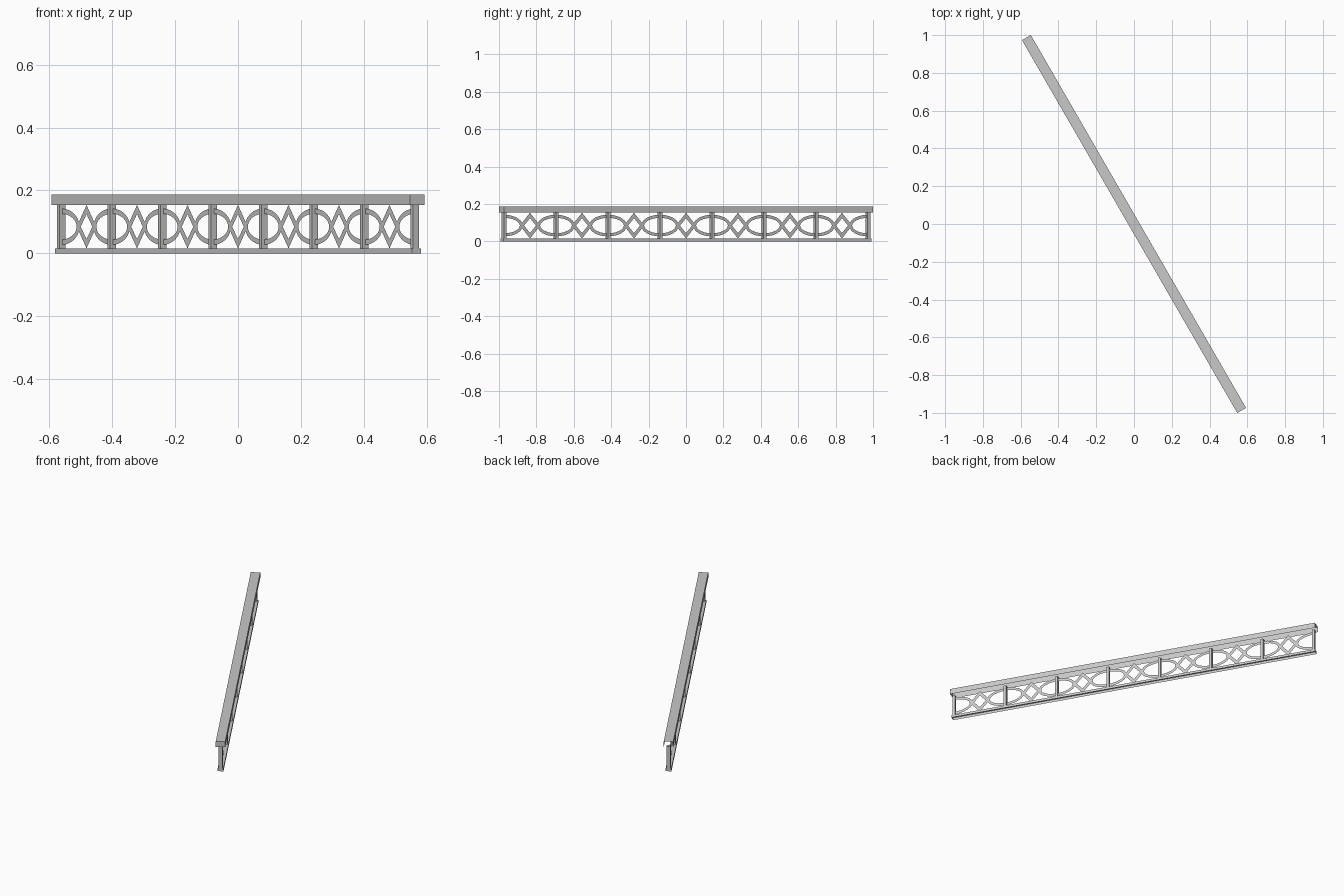
import bpy, bmesh
from math import pi, sin, cos, radians
from mathutils import Matrix

if "Cube" in bpy.data.objects:
    bpy.data.objects.remove(bpy.data.objects["Cube"])

grey = bpy.data.materials.new("painted_grey_metal")
grey.use_nodes = True
colour = (0.58, 0.58, 0.58, 1)
grey.diffuse_color = colour
grey.node_tree.nodes["Principled BSDF"].inputs["Base Color"].default_value = colour

BAYS, PITCH = 7, 0.321
MID, HALF_H = 0.085, 0.069
TURN = Matrix.Rotation(radians(-60), 4, 'Z')


def finish(name, bm):
    mesh = bpy.data.meshes.new(name)
    bm.to_mesh(mesh)
    bm.free()
    mesh.materials.append(grey)
    obj = bpy.data.objects.new(name, mesh)
    obj.matrix_world = TURN
    bpy.context.collection.objects.link(obj)


def box(name, length, depth, low, high, x=0, open_sides=()):
    """Box; open_sides lists the outward directions (x, z) left without a face."""
    bm = bmesh.new()
    place = Matrix.Translation((x, 0, (low + high) / 2)) @ Matrix.Diagonal((length, depth, high - low, 1))
    bmesh.ops.create_cube(bm, size=1, matrix=place)
    bm.normal_update()
    gone = [f for f in bm.faces
            if any(f.normal.x * dx + f.normal.z * dz > 0.9 for dx, dz in open_sides)]
    bmesh.ops.delete(bm, geom=gone, context='FACES')
    finish(name, bm)


def sheet(name, outer, inner, closed):
    """Flat cut-out strip between two matching outlines of (x, z) points."""
    bm = bmesh.new()
    a, b = [[bm.verts.new((x, 0, z)) for x, z in line] for line in (outer, inner)]
    n = len(a)
    for i in range(n if closed else n - 1):
        j = (i + 1) % n
        bm.faces.new((a[i], a[j], b[j], b[i]))
    finish(name, bm)


def ellipse_arc(x, side, rx, rz, steps=12):
    angles = [-pi / 2 + pi * i / steps for i in range(steps + 1)]
    return [(x + side * rx * cos(a), MID + rz * sin(a)) for a in angles]


def diamond(x, rx, rz):
    return [(x + rx, MID), (x, MID + rz), (x - rx, MID), (x, MID - rz)]


# Handrail and base rail, both hollow channels open underneath
DOWN, FAR_END = (0, -1), (-1, 0)
box("top_rail", 2.279, 0.054, 0.154, 0.188, open_sides=(DOWN, FAR_END))
box("bottom_rail", 2.271, 0.033, 0, 0.016, open_sides=(DOWN,))

# Upright posts
for i in range(BAYS + 1):
    box(f"post_{i + 1}", 0.016, 0.0225, 0.016, 0.154, (i - BAYS / 2) * PITCH)

# Sheet lattice in each bay: two bowed arcs and a diamond
for i in range(BAYS):
    centre = (i - (BAYS - 1) / 2) * PITCH
    for label, side in (("start", 1), ("end", -1)):
        x = centre - side * PITCH / 2
        sheet(f"arc_{label}_{i + 1}", ellipse_arc(x, side, 0.116, 0.058),
              ellipse_arc(x, side, 0.098, 0.041), False)
    sheet(f"diamond_{i + 1}", diamond(centre, 0.062, HALF_H),
          diamond(centre, 0.037, HALF_H - 0.029), True)
